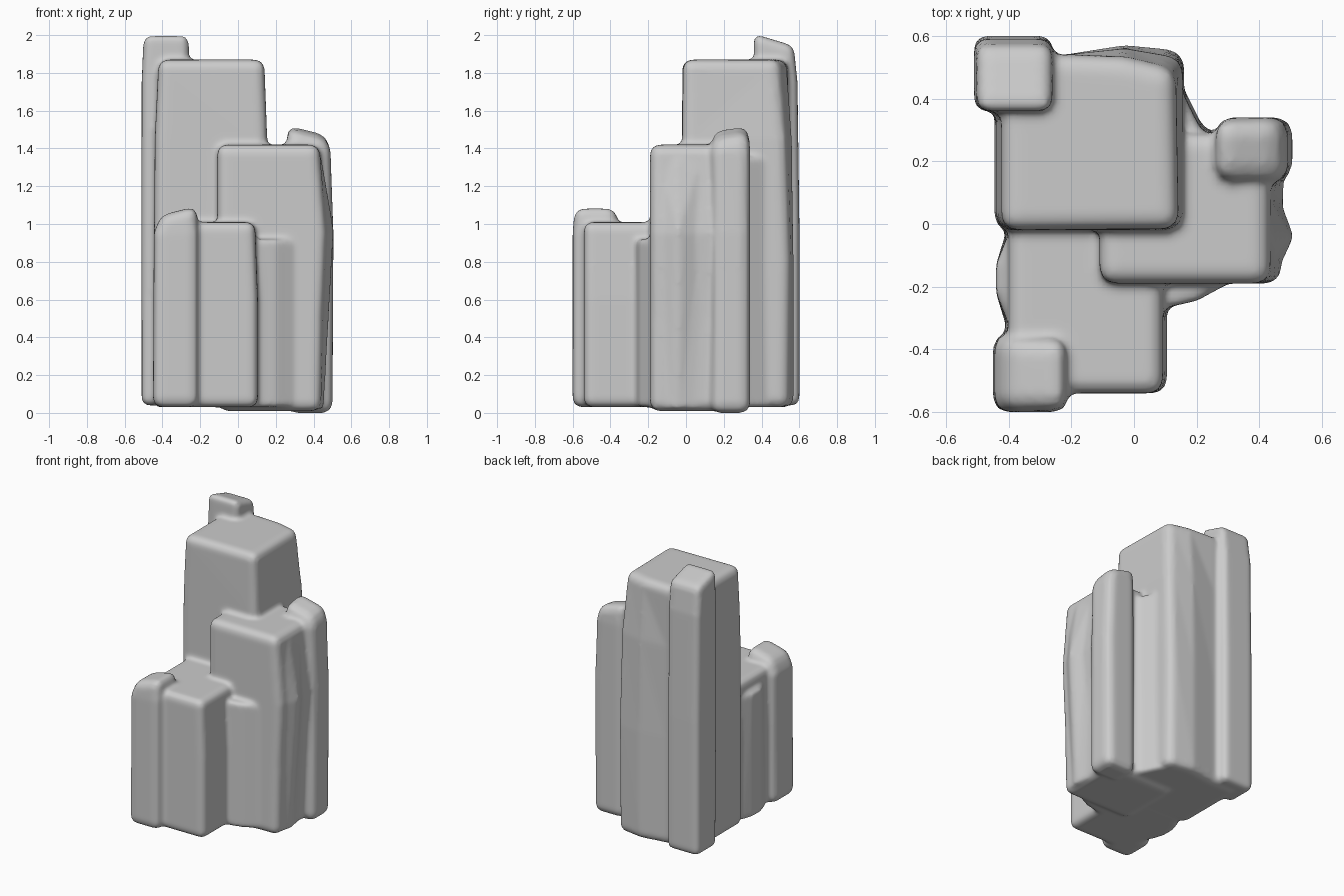
import bpy, bmesh

mesh = bpy.data.meshes.new("rock_column_cluster")
rock = bpy.data.objects.new("rock_column_cluster", mesh)
bpy.context.collection.objects.link(rock)
cluster = bmesh.new()


def column(rings, bevel=0.035, slope=(0, 0)):
    """Loft same-length outlines [(z, points), ...]; slope tilts the top ring."""
    bm = bmesh.new()
    loops = []
    for k, (z, pts) in enumerate(rings):
        cx = sum(p[0] for p in pts) / len(pts)
        cy = sum(p[1] for p in pts) / len(pts)
        top = k == len(rings) - 1
        loops.append([bm.verts.new((x, y, z + (slope[0] * (x - cx) + slope[1] * (y - cy) if top else 0)))
                      for x, y in pts])
    n = len(loops[0])
    for a, b in zip(loops, loops[1:]):
        for i in range(n):
            j = (i + 1) % n
            bm.faces.new((a[i], a[j], b[j], b[i]))
    bm.faces.new(loops[0][::-1])
    bm.faces.new(loops[-1])
    # round the rims and the strong vertical corners
    bm.normal_update()
    sharp = [e for e in bm.edges if e.calc_face_angle(0) > 0.6]
    bmesh.ops.bevel(bm, geom=sharp, offset=bevel, segments=2, profile=0.5,
                    affect='EDGES', clamp_overlap=True)
    bmesh.ops.triangulate(bm, faces=bm.faces[:])
    part = bpy.data.meshes.new("part")
    bm.to_mesh(part)
    bm.free()
    cluster.from_mesh(part)
    bpy.data.meshes.remove(part)


def box(x0, x1, y0, y1):
    return [(x0, y0), (x1, y0), (x1, y1), (x0, y1)]


# tall column
column([(0.03, [(-.445, -.02), (.155, -.02), (.16, .54), (-.03, .57), (-.22, .54), (-.445, .54)]),
        (0.80, [(-.445, -.02), (.16, -.02), (.16, .55), (-.03, .57), (-.22, .54), (-.445, .54)]),
        (1.45, [(-.44, -.02), (.155, -.02), (.155, .53), (-.03, .56), (-.22, .54), (-.44, .54)]),
        (1.87, [(-.42, -.02), (.14, -.015), (.13, .49), (-.03, .53), (-.22, .54), (-.42, .52)])], 0.045)
# corner pillar of the tall column
column([(0.04, box(-.51, -.26, .37, .60)), (1.0, box(-.51, -.26, .36, .60)),
        (1.75, box(-.51, -.26, .36, .59)), (1.975, box(-.50, -.26, .36, .57))], 0.035, (0, -.3))

# middle column, bulging at the right
column([(0.01, box(-.10, .44, -.19, .29)), (0.5, box(-.11, .45, -.19, .29)),
        (0.95, [(-.11, -.19), (.47, -.19), (.48, .29), (-.11, .29)]),
        (1.42, box(-.11, .43, -.19, .29))], 0.045)
column([(0.02, [(.35, -.17), (.42, -.17), (.455, -.05), (.43, .1), (.35, .1)]),
        (0.95, [(.35, -.17), (.45, -.17), (.51, -.04), (.46, .1), (.35, .1)]),
        (1.36, [(.35, -.17), (.41, -.17), (.44, -.05), (.43, .1), (.35, .1)])], 0.02)
# corner pillar of the middle column
column([(0.0, box(.26, .50, .13, .34)), (0.95, box(.26, .505, .14, .34)),
        (1.38, box(.26, .49, .13, .34)), (1.49, box(.26, .47, .14, .33))], 0.05, (-.25, .15))

# low column
column([(0.03, box(-.41, .105, -.54, .05)), (0.6, box(-.41, .105, -.54, .05)),
        (1.01, box(-.40, .09, -.54, .05))], 0.04)
# corner pillar of the low column
column([(0.03, box(-.45, -.21, -.60, -.35)), (0.95, box(-.445, -.21, -.60, -.35)),
        (1.07, box(-.41, -.22, -.59, -.37))], 0.045, (.25, 0))

# shallow ridges filling the inner corners
column([(0.03, [(-.41, -.32), (-.3, -.32), (-.3, -.03), (-.41, -.03), (-.44, -.13), (-.44, -.22)]),
        (0.92, [(-.40, -.32), (-.3, -.32), (-.3, -.03), (-.40, -.03), (-.44, -.13), (-.44, -.22)])], 0.02)
column([(0.03, [(.05, -.27), (.11, -.265), (.2, -.245), (.32, -.18), (.05, -.1)]),
        (0.92, [(.05, -.27), (.11, -.265), (.2, -.245), (.32, -.18), (.05, -.1)])], 0.02)
column([(0.03, [(.1, .2), (.3, .27), (.22, .31), (.15, .45), (.1, .45)]),
        (1.36, [(.1, .2), (.3, .27), (.22, .29), (.15, .43), (.1, .43)])], 0.02)

cluster.to_mesh(mesh)
cluster.free()

# fuse into one softly blended rock
fuse = rock.modifiers.new("fuse", 'REMESH')
fuse.mode = 'VOXEL'
fuse.voxel_size = 0.014
fuse.use_smooth_shade = True
soft = rock.modifiers.new("soften", 'SMOOTH')
soft.factor = 0.5
soft.iterations = 5
